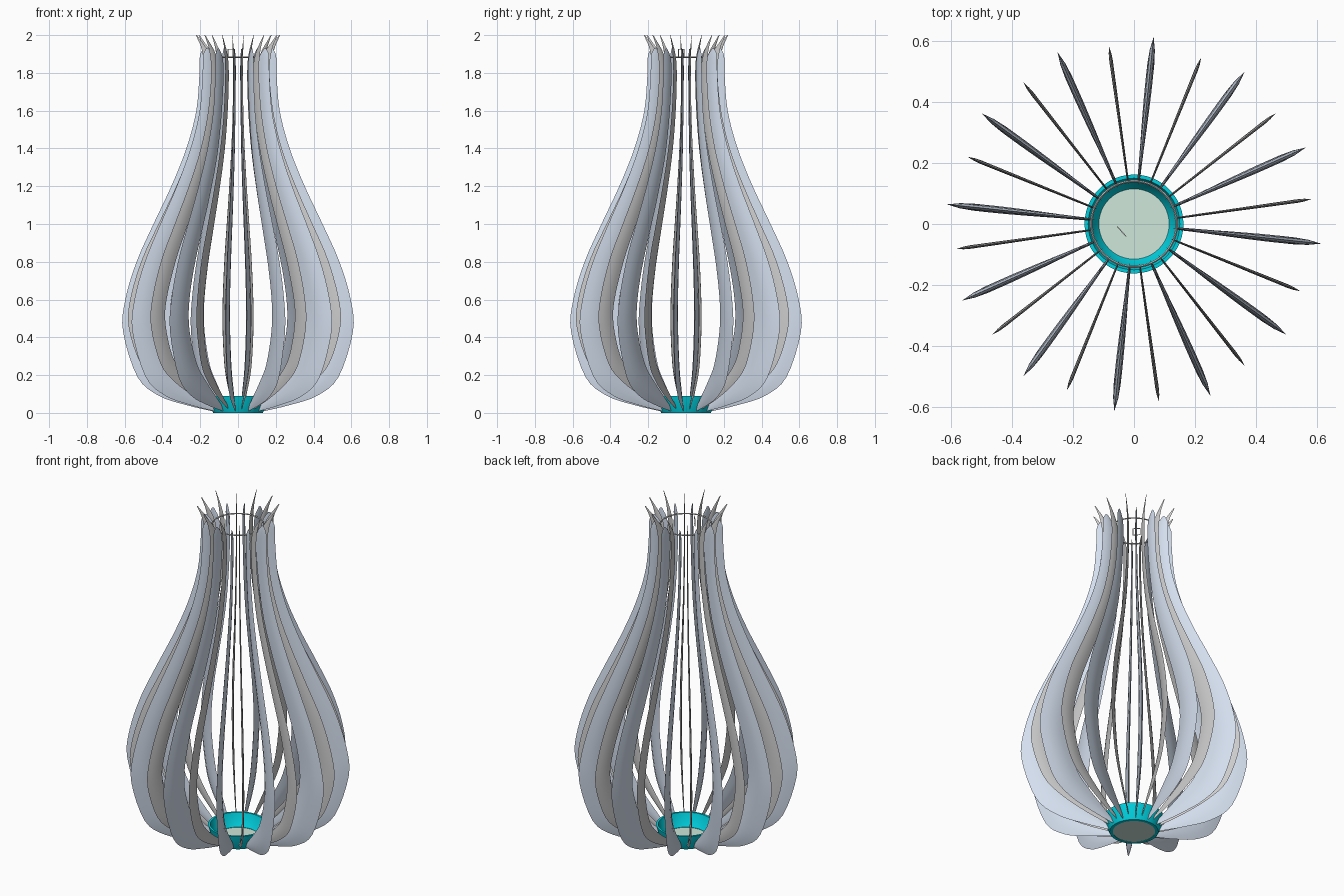
import bpy, bmesh, math
from mathutils import Vector

if "Cube" in bpy.data.objects:
    bpy.data.objects.remove(bpy.data.objects["Cube"])


def material(name, rgb):
    m = bpy.data.materials.new(name)
    m.diffuse_color = (*rgb, 1)
    m.use_nodes = True
    m.node_tree.nodes["Principled BSDF"].inputs["Base Color"].default_value = m.diffuse_color
    return m


BLUE = material("pale_blue", (0.66, 0.74, 0.86))
CYAN = material("cyan", (0.0, 0.62, 0.72))
GREEN = material("pale_green", (0.62, 0.80, 0.70))


def finish(name, bm, mat=None):
    bmesh.ops.recalc_face_normals(bm, faces=bm.faces)
    me = bpy.data.meshes.new(name)
    bm.to_mesh(me)
    bm.free()
    ob = bpy.data.objects.new(name, me)
    bpy.context.collection.objects.link(ob)
    if mat:
        me.materials.append(mat)
    bpy.context.view_layer.objects.active = ob
    ob.select_set(True)
    bpy.ops.object.shade_smooth_by_angle(angle=math.radians(35))
    ob.select_set(False)
    return ob


def spline(pts, sub=4):
    # Catmull-Rom through the points
    p = [Vector(q) for q in pts]
    p = [2 * p[0] - p[1]] + p + [2 * p[-1] - p[-2]]
    out = []
    for i in range(1, len(p) - 2):
        a, b, c, d = p[i - 1:i + 3]
        for k in range(sub):
            t = k / sub
            out.append(0.5 * (2 * b + (c - a) * t + (2 * a - 5 * b + 4 * c - d) * t**2
                              + (3 * b - a - 3 * c + d) * t**3))
    return out + [p[-2]]


def blade_mesh(outer, inner, thick):
    # lens-section blade lofted between an outer and an inner edge curve
    bm = bmesh.new()
    rings = []
    lens = [(0, 0), (.25, .75), (.5, 1), (.75, .75), (1, 0),
            (.75, -.75), (.5, -1), (.25, -.75)]
    for o, i in zip(spline(outer), spline(inner)):
        h = thick * (o - i).length / 2
        ring = []
        for u, v in lens:
            q = i.lerp(o, u)
            ring.append(bm.verts.new((q.x, v * h, q.y)))
        rings.append(ring)
    for a, b in zip(rings, rings[1:]):
        for k in range(8):
            n = (k + 1) % 8
            bm.faces.new((a[k], a[n], b[n], b[k]))
    bm.faces.new(rings[0])
    bm.faces.new(rings[-1])
    return bm


def ring_of(name, outer, inner, thick, start, mat=None):
    first = finish(name + "_01", blade_mesh(outer, inner, thick), mat)
    for k in range(12):
        ob = first if k == 0 else first.copy()
        if k:
            ob.name = f"{name}_{k + 1:02d}"
            bpy.context.collection.objects.link(ob)
        ob.rotation_euler.z = math.radians(start + 30 * k)


# twelve wide blades, rounded tops (edges as radius, height)
ring_of("wide_blade",
        [(.115, .004), (.27, .04), (.42, .09), (.535, .19), (.612, .43), (.6, .6), (.54, .8),
         (.45, 1.0), (.355, 1.2), (.275, 1.4), (.222, 1.6), (.205, 1.8), (.203, 1.89), (.185, 1.93)],
        [(.11, .008), (.19, .08), (.29, .17), (.37, .26), (.435, .43), (.44, .58), (.395, .77),
         (.325, .96), (.25, 1.16), (.185, 1.37), (.148, 1.58), (.13, 1.78), (.138, 1.88), (.172, 1.93)],
        .13, 24, BLUE)

# twelve slim blades with flared pointed tips
ring_of("slim_blade",
        [(.12, .012), (.27, .075), (.42, .16), (.52, .26), (.585, .46), (.572, .62), (.51, .82),
         (.425, 1.0), (.33, 1.2), (.25, 1.4), (.2, 1.6), (.18, 1.8), (.193, 1.92), (.225, 2.0)],
        [(.115, .018), (.23, .10), (.36, .20), (.44, .30), (.487, .47), (.48, .6), (.42, .8),
         (.345, .98), (.262, 1.18), (.188, 1.39), (.145, 1.6), (.13, 1.8), (.15, 1.9), (.218, 1.998)],
        .12, 8)


def lathe(name, prof, mat, seg=48):
    bm = bmesh.new()
    rings = [[bm.verts.new((r * math.cos(2 * math.pi * k / seg),
                            r * math.sin(2 * math.pi * k / seg), z)) for k in range(seg)]
             for r, z in prof]
    for a, b in zip(rings, rings[1:] + rings[:1]):
        for k in range(seg):
            n = (k + 1) % seg
            bm.faces.new((a[k], a[n], b[n], b[k]))
    return finish(name, bm, mat)


# flared cup holding the blade feet
lathe("holder_cup", [(.115, 0), (.132, 0), (.15, .04), (.162, .09), (.15, .09),
                     (.135, .045), (.115, .018)], CYAN)

# floor disc of the cup
bm = bmesh.new()
bmesh.ops.create_cone(bm, cap_ends=True, segments=48, radius1=.117, radius2=.117, depth=.014)
bmesh.ops.translate(bm, verts=bm.verts, vec=(0, 0, .009))
finish("holder_floor", bm, GREEN)

# thin hoop joining the blades near the top
lathe("top_hoop", [(.136, 1.884), (.14, 1.88), (.144, 1.884), (.14, 1.888)], None)

# small square wire clip
bm = bmesh.new()
for du, dz, su, sz in ((0, .02, .044, .004), (0, -.02, .044, .004),
                       (.02, 0, .004, .04), (-.02, 0, .004, .04)):
    new = bmesh.ops.create_cube(bm, size=1)["verts"]
    bmesh.ops.scale(bm, verts=new, vec=(su, .003, sz))
    bmesh.ops.translate(bm, verts=new, vec=(du, 0, dz))
clip = finish("wire_clip", bm)
clip.location = (-.04, -.025, 1.905)
clip.rotation_euler.z = math.radians(-48)
